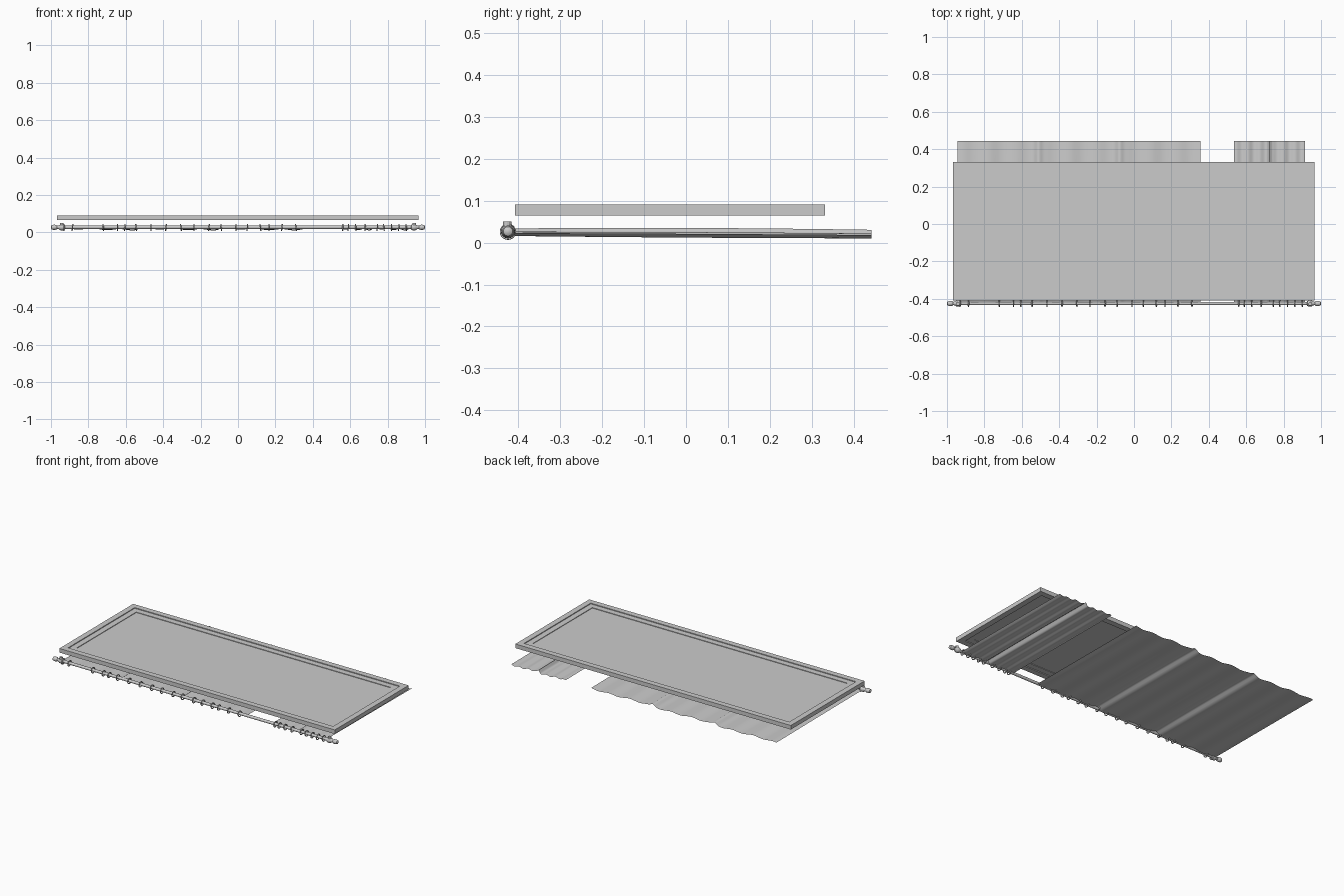
import bpy, bmesh, math

if "Cube" in bpy.data.objects:
    bpy.data.objects.remove(bpy.data.objects["Cube"])

ROD_Y, ROD_Z = -0.425, 0.027


def add_mesh(name, verts, faces, smooth=None):
    me = bpy.data.meshes.new(name)
    me.from_pydata(verts, [], faces)
    bm = bmesh.new()
    bm.from_mesh(me)
    bmesh.ops.recalc_face_normals(bm, faces=bm.faces)
    bm.to_mesh(me)
    bm.free()
    ob = bpy.data.objects.new(name, me)
    bpy.context.collection.objects.link(ob)
    if smooth:
        bpy.context.view_layer.objects.active = ob
        ob.select_set(True)
        bpy.ops.object.shade_smooth_by_angle(angle=math.radians(smooth))
        ob.select_set(False)
    return ob


def lathe_x(name, profile, n=16):
    """Revolve (x, radius) points around the rod axis."""
    verts, faces = [], []
    for x, r in profile:
        for k in range(n):
            a = 2 * math.pi * k / n
            verts.append((x, ROD_Y + r * math.cos(a), ROD_Z + r * math.sin(a)))
    for i in range(len(profile) - 1):
        for k in range(n):
            j = (k + 1) % n
            faces.append((i*n + k, i*n + j, (i+1)*n + j, (i+1)*n + k))
    faces += [tuple(range(n)), tuple(range((len(profile) - 1)*n, len(profile)*n))]
    return add_mesh(name, verts, faces, 40)


# window: rectangular loops stepping inward on both sides (inset, z)
loops = [(0.072, 0.0825), (0.072, 0.086), (0.036, 0.086), (0.036, 0.091), (0, 0.091),
         (0, 0.065), (0.036, 0.065), (0.036, 0.070), (0.072, 0.070), (0.072, 0.0735)]
verts, faces = [], []
for d, z in loops:
    x0, x1, y0, y1 = -0.968 + d, 0.965 - d, -0.408 + d, 0.332 - d
    verts += [(x0, y0, z), (x1, y0, z), (x1, y1, z), (x0, y1, z)]
for i in range(len(loops) - 1):
    for k in range(4):
        j = (k + 1) % 4
        faces.append((4*i + k, 4*i + j, 4*i + 4 + j, 4*i + 4 + k))
last = 4 * (len(loops) - 1)
faces += [(0, 1, 2, 3), (last, last + 1, last + 2, last + 3)]
add_mesh("window_frame", verts, faces)


# curtains: repeated panels of soft folds, with a sharp pleat where panels meet
def curtain(name, x0, x1, panels):
    nx, ny = 48 * panels, 16
    verts, faces = [], []
    for j in range(ny + 1):
        t = j / ny
        y = -0.418 + t * 0.861
        base = 0.021 - 0.005 * t
        amp = 0.6 + 0.4 * math.sin(math.pi * min(1, 0.15 + t * 0.6))
        for i in range(nx + 1):
            u = i / nx * panels
            f = u % 1
            pleat = math.exp(-((min(f, 1 - f) if 0.5 < u < panels - 0.5 else 1) / 0.04) ** 2)
            wave = 0.0045 * math.sin(2*math.pi*3*f + 0.6) + 0.003 * math.sin(2*math.pi*f)
            z = base + amp * (wave + 0.014 * pleat)
            verts.append((x0 + (x1 - x0) * i / nx, y, z))
    w = nx + 1
    for j in range(ny):
        for i in range(nx):
            faces.append((j*w + i, j*w + i + 1, (j+1)*w + i + 1, (j+1)*w + i))
    add_mesh(name, verts, faces, 60)


curtain("curtain_wide", -0.945, 0.355, 3)
curtain("curtain_narrow", 0.535, 0.915, 2)

# rod with turned finials
lathe_x("curtain_rod", [(-0.95, 0.009), (0.95, 0.009)])
finial = [(0.925, 0.009), (0.927, 0.014), (0.938, 0.017), (0.950, 0.016), (0.957, 0.010),
          (0.967, 0.009), (0.972, 0.013), (0.985, 0.014), (0.996, 0.011), (1.0, 0.005)]
for side, s in (("left", -1), ("right", 1)):
    lathe_x("finial_" + side, [(s * x, r) for x, r in finial])
    # bracket lug on top of the rod
    bpy.ops.mesh.primitive_cylinder_add(vertices=12, radius=0.010, depth=0.018,
                                        location=(s * 0.943, ROD_Y - 0.002, 0.042))
    bpy.context.object.name = "bracket_" + side

# curtain rings
rings = [-0.93, -0.885, -0.72, -0.645, -0.605, -0.545, -0.465, -0.385, -0.305, -0.235, -0.155,
         -0.09, -0.01, 0.05, 0.12, 0.165, 0.235, 0.31,
         0.56, 0.59, 0.63, 0.68, 0.745, 0.78, 0.82, 0.86, 0.9]
for i, x in enumerate(rings):
    tilt = 0.12 * math.sin(i * 2.1)
    bpy.ops.mesh.primitive_torus_add(major_radius=0.0165, minor_radius=0.003,
                                     major_segments=20, minor_segments=8,
                                     location=(x, ROD_Y, ROD_Z - 0.001),
                                     rotation=(0, math.pi / 2 + tilt, 0))
    bpy.context.object.name = f"curtain_ring_{i + 1}"
    bpy.ops.object.shade_smooth_by_angle(angle=math.radians(60))
